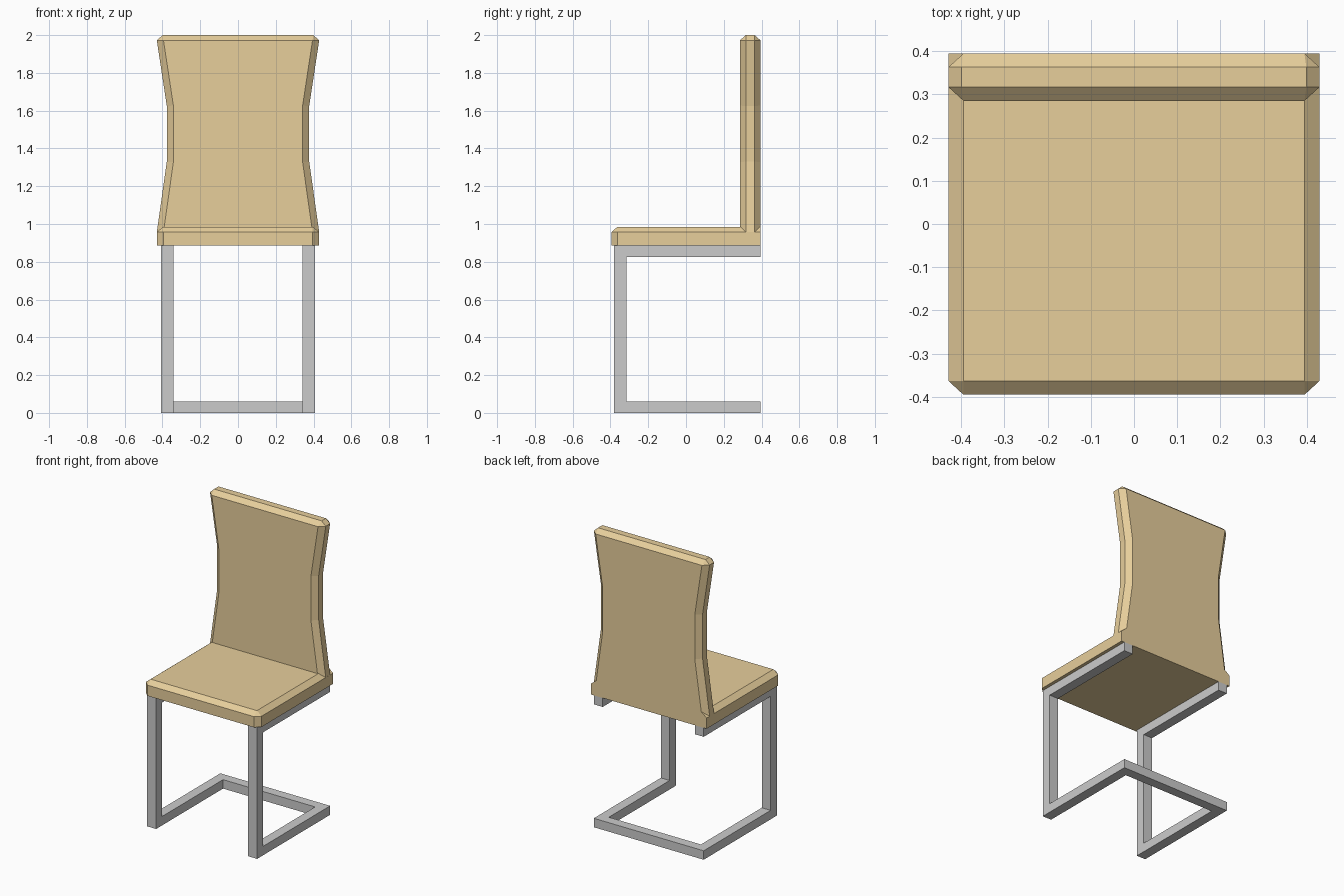
import bpy, bmesh
from mathutils import Vector

if "Cube" in bpy.data.objects:
    bpy.data.objects.remove(bpy.data.objects["Cube"])

wood = bpy.data.materials.new("tan_leather")
wood.diffuse_color = (0.8, 0.62, 0.33, 1)
wood.use_nodes = True
wood.node_tree.nodes["Principled BSDF"].inputs["Base Color"].default_value = wood.diffuse_color
CHAMFER = Vector((0.035, 0.032, 0.028))   # chamfer size along each axis


def prism(name, profile, axis, lo, hi, keep=None, mat=None):
    """Extrude a 2D profile along an axis; chamfer the edges chosen by keep()."""
    place = {'x': lambda p, d: (d, p[0], p[1]),
             'y': lambda p, d: (p[0], d, p[1])}[axis]
    bm = bmesh.new()
    face = bm.faces.new([bm.verts.new(place(p, lo)) for p in profile])
    ext = bmesh.ops.extrude_face_region(bm, geom=[face], use_keep_orig=True)
    moved = [v for v in ext["geom"] if isinstance(v, bmesh.types.BMVert)]
    bmesh.ops.translate(bm, verts=moved, vec=place((0, 0), hi - lo))
    if keep:
        edges = [e for e in bm.edges if keep(e.verts[0].co, e.verts[1].co)]
        for v in bm.verts:
            v.co = Vector(c / s for c, s in zip(v.co, CHAMFER))
        bmesh.ops.bevel(bm, geom=edges, offset=1, segments=1,
                        profile=0.5, affect='EDGES')
        for v in bm.verts:
            v.co = Vector(c * s for c, s in zip(v.co, CHAMFER))
    bmesh.ops.recalc_face_normals(bm, faces=bm.faces)
    me = bpy.data.meshes.new(name)
    bm.to_mesh(me)
    bm.free()
    ob = bpy.data.objects.new(name, me)
    bpy.context.collection.objects.link(ob)
    if mat:
        me.materials.append(mat)
    return ob


def rect(a0, a1, b0, b1):
    return [(a0, b0), (a1, b0), (a1, b1), (a0, b1)]


# seat cushion: chamfered top and front corners, flat bottom and back
def seat_edge(a, b):
    mid = (a + b) / 2
    top_rim = mid.z > 0.98 and mid.y < 0.39
    front_corner = mid.y < -0.39 and abs(mid.x) > 0.42
    return top_rim or front_corner


prism("seat", rect(-0.395, 0.395, 0.885, 0.985), 'x', -0.43, 0.43, seat_edge, wood)

# waisted backrest: outline chamfered front and back, bottom sits in the seat
right = [(0.43, 0.955), (0.377, 1.33), (0.377, 1.625), (0.434, 2.0)]
outline = right + [(-x, z) for x, z in reversed(right)]


def back_edge(a, b):
    mid = (a + b) / 2
    along_y = abs(a.y - b.y) > 0.01
    return mid.z > 1.99 if along_y else mid.z > 0.96


prism("backrest", outline, 'y', 0.285, 0.395, back_edge, wood)

# cantilever side frames: C-shaped square tube, mirrored across x
c_shape = [(0.395, 0), (-0.38, 0), (-0.38, 0.885), (0.395, 0.885),
           (0.395, 0.825), (-0.315, 0.825), (-0.315, 0.06), (0.395, 0.06)]
frame = prism("side_frames", c_shape, 'x', 0.342, 0.408)
frame.modifiers.new("Mirror", 'MIRROR')

# rear floor bar joining the frames
prism("rear_floor_bar", rect(0.33, 0.395, 0, 0.06), 'x', -0.342, 0.342)
